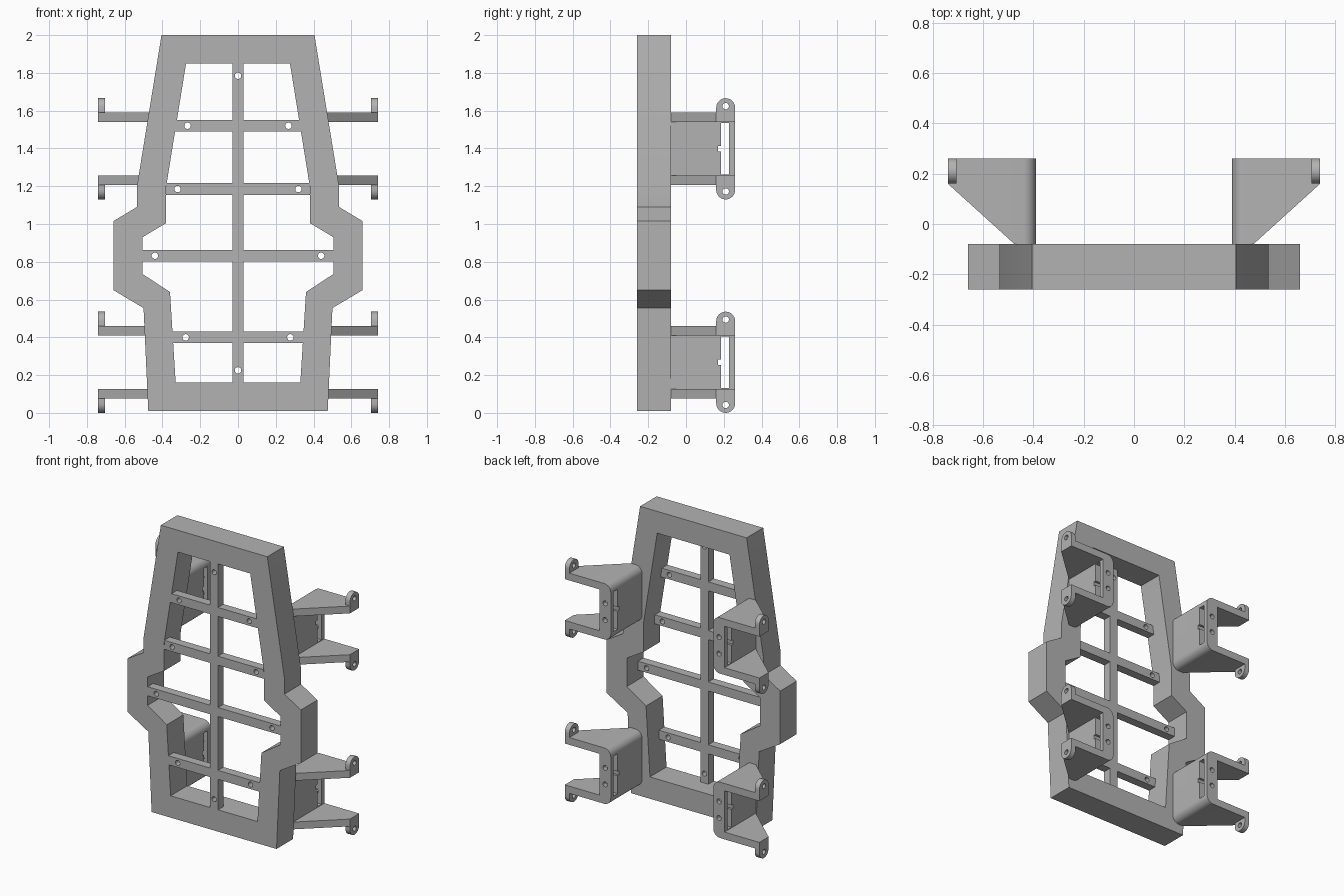
import bpy
import bmesh
from math import cos, sin, pi, radians

if "Cube" in bpy.data.objects:
    bpy.data.objects.remove(bpy.data.objects["Cube"], do_unlink=True)

grey = bpy.data.materials.new("plain grey")
grey.use_nodes = True
grey.diffuse_color = (0.45, 0.45, 0.45, 1)
grey.node_tree.nodes["Principled BSDF"].inputs["Base Color"].default_value = (0.45, 0.45, 0.45, 1)

FRONT, BAR_BACK, BACK, REAR = -0.26, -0.2, -0.08, 0.26

# Axis mappings: outline coordinates u, v and extrusion depth w
along_x = lambda u, v, w: (w, u, v)
along_y = lambda u, v, w: (u, w, v)
along_z = lambda u, v, w: (u, v, w)


def arc(u, v, r, start=0, end=360, steps=24):
    full = end - start == 360
    angles = [radians(start + (end - start) * i / steps) for i in range(steps + (not full))]
    return [(u + r * cos(a), v + r * sin(a)) for a in angles]


def rect(u0, u1, v0, v1):
    return [(u0, v0), (u1, v0), (u1, v1), (u0, v1)]


def prism(name, loops, axis, w0, w1):
    """Extrude an outline, with any further loops as holes."""
    bm = bmesh.new()
    edges = []
    for loop in loops:
        vs = [bm.verts.new(axis(u, v, w0)) for u, v in loop]
        edges += [bm.edges.new((vs[i - 1], vs[i])) for i in range(len(vs))]
    bmesh.ops.triangle_fill(bm, edges=edges, use_beauty=True)
    cap = bmesh.ops.extrude_face_region(bm, geom=bm.faces[:])["geom"]
    shift = axis(0, 0, w1 - w0)
    bmesh.ops.translate(bm, verts=[g for g in cap if isinstance(g, bmesh.types.BMVert)], vec=shift)
    bmesh.ops.recalc_face_normals(bm, faces=bm.faces[:])
    mesh = bpy.data.meshes.new(name)
    bm.to_mesh(mesh)
    bm.free()
    mesh.materials.append(grey)
    ob = bpy.data.objects.new(name, mesh)
    bpy.context.collection.objects.link(ob)
    return ob


def activate(ob):
    bpy.ops.object.select_all(action="DESELECT")
    ob.select_set(True)
    bpy.context.view_layer.objects.active = ob


def cut(ob, cutter):
    mod = ob.modifiers.new("cut", "BOOLEAN")
    mod.operation, mod.solver, mod.object = "DIFFERENCE", "EXACT", cutter
    activate(ob)
    bpy.ops.object.modifier_apply(modifier=mod.name)
    bpy.data.objects.remove(cutter, do_unlink=True)


def finish(ob, mirror=False):
    activate(ob)
    bpy.ops.object.shade_smooth_by_angle(angle=radians(30))
    if mirror:
        ob.modifiers.new("mirror", "MIRROR")


# Frame: a deep symmetrical ring
outer = [(0.405, 2), (0.535, 1.2), (0.535, 1.09), (0.66, 1.015),
         (0.66, 0.65), (0.5, 0.555), (0.475, 0.01)]
inner = [(0.275, 1.85), (0.38, 1.2), (0.38, 1.005), (0.505, 0.93),
         (0.505, 0.735), (0.36, 0.64), (0.33, 0.16)]
both = lambda half: half + [(-x, z) for x, z in reversed(half)]
finish(prism("frame", [both(outer), both(inner)], along_y, FRONT, BACK))


def inner_x(z):
    for (x0, z0), (x1, z1) in zip(inner, inner[1:]):
        if z1 <= z <= z0:
            return x0 + (x1 - x0) * (z0 - z) / (z0 - z1)


# Lattice bars, flush with the front, with screw holes
HALF, HOLE = 0.03, 0.017
finish(prism("upright_bar", [rect(-HALF, HALF, 0.16, 1.85), arc(0, 1.785, HOLE), arc(0, 0.225, HOLE)],
             along_y, FRONT, BAR_BACK))
for name, z, hole_x in (("top", 1.52, 0.267), ("upper", 1.185, 0.32),
                        ("middle", 0.832, 0.44), ("lower", 0.4, 0.277)):
    lo, hi = z - 0.031, z + 0.031
    outline = [(HALF, lo), (inner_x(lo), lo), (inner_x(hi), hi), (HALF, hi)]
    finish(prism(name + "_cross_bars", [outline, arc(hole_x, z, HOLE)],
                 along_y, FRONT, BAR_BACK), mirror=True)

# Rear brackets: rounded channel with tapered arms, slot and pierced ears
X0, X1, WEB, R = 0.39, 0.74, 0.475, 0.05
for name, zc in (("upper", 1.398), ("lower", 0.268)):
    top, bottom, arm = zc + 0.192, zc - 0.192, 0.05
    channel = ([(X1, bottom), (X1, bottom + arm), (WEB, bottom + arm),
                (WEB, top - arm), (X1, top - arm), (X1, top)]
               + arc(X0 + R, top - R, R, 90, 180, 8)
               + arc(X0 + R, bottom + R, R, 180, 270, 8))
    bracket = prism(name + "_brackets", [channel], along_y, BACK, REAR)
    taper = [(WEB, BACK), (X1, 0.16), (X1 + 0.1, 0.16), (X1 + 0.1, BACK - 0.1), (WEB, BACK - 0.1)]
    cut(bracket, prism("taper_cutter", [taper], along_z, zc - 0.4, zc + 0.4))
    slot = [(0.186, zc - 0.137), (0.228, zc - 0.137), (0.228, zc + 0.137), (0.186, zc + 0.137),
            (0.186, zc + 0.015), (0.17, zc + 0.015), (0.17, zc - 0.015), (0.186, zc - 0.015)]
    cut(bracket, prism("slot_cutter", [slot], along_x, X0 - 0.1, WEB + 0.1))
    for dz in (-0.057, 0.057):
        cut(bracket, prism("screw_cutter", [arc(0.433, zc + dz, HOLE)], along_y, 0.2, REAR + 0.1))
    finish(bracket, mirror=True)

    for side, s in (("top", 1), ("bottom", -1)):
        tip, root = zc + s * 0.218, zc + s * 0.19
        ear = arc(0.21, tip, 0.05, 0, 180 * s, 16) + [(0.16, root), (0.26, root)]
        finish(prism(f"{name}_{side}_ears", [ear, arc(0.21, tip + s * 0.008, HOLE)],
                     along_x, 0.705, X1), mirror=True)
